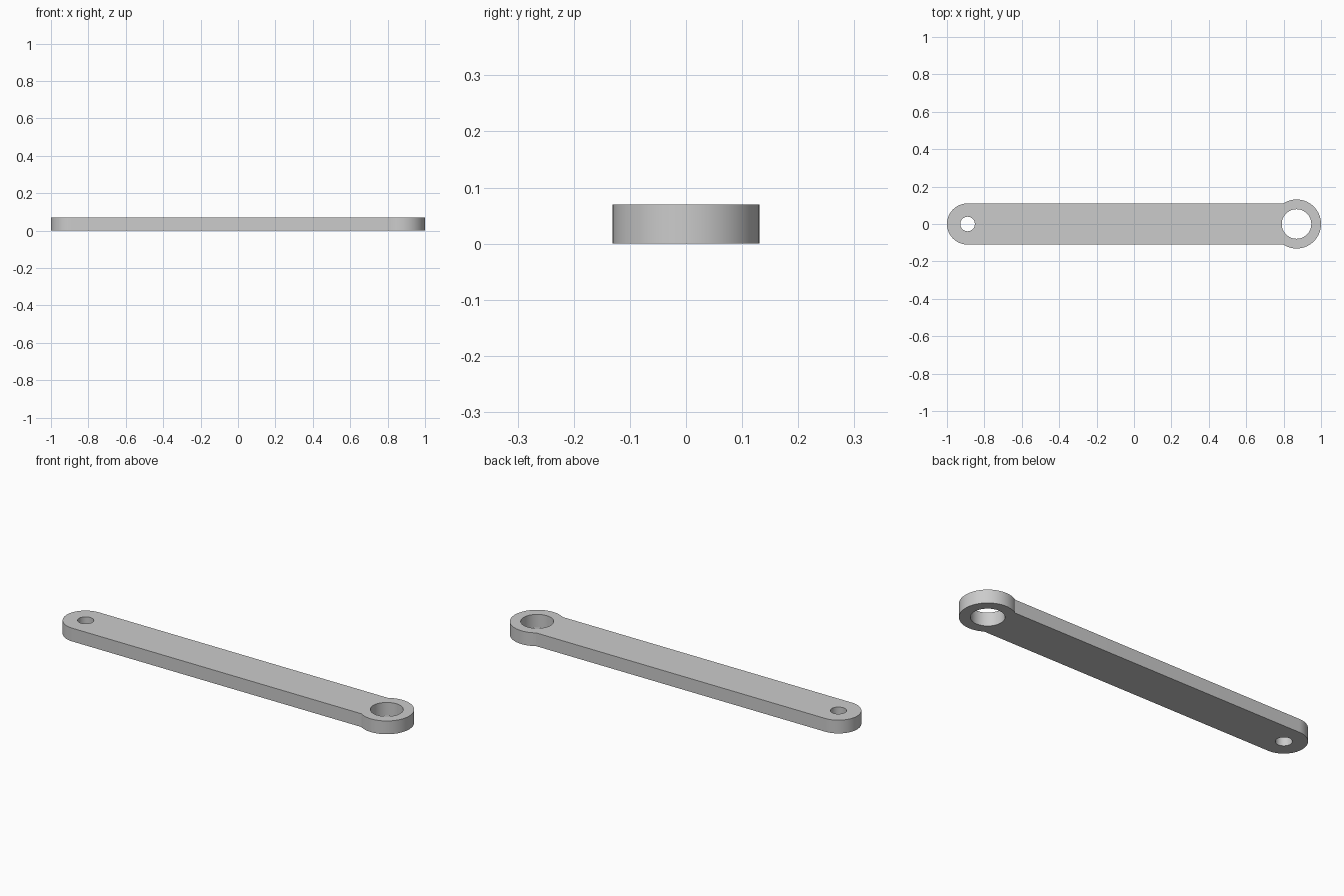
import bpy, bmesh
from math import asin, cos, sin, pi, tau

cube = bpy.data.objects.get("Cube")
if cube:
    bpy.data.objects.remove(cube, do_unlink=True)

THICK = 0.07
BAR_R, BAR_X, PIN_R = 0.11, -0.89, 0.039
RING_R, RING_X, BORE_R = 0.131, 0.869, 0.079


def arc(cx, r, start, end, steps):
    """Points along an arc centred on the long axis."""
    return [(cx + r * cos(start + (end - start) * i / steps),
             r * sin(start + (end - start) * i / steps)) for i in range(steps + 1)]


def add_loop(bm, points):
    verts = [bm.verts.new((x, y, 0)) for x, y in points]
    for a, b in zip(verts, verts[1:] + verts[:1]):
        bm.edges.new((a, b))


# Flat outline: rounded bar end, straight sides, larger ring end, two holes
bm = bmesh.new()
meet = pi - asin(BAR_R / RING_R)
add_loop(bm, arc(BAR_X, BAR_R, pi / 2, 3 * pi / 2, 32)
         + arc(RING_X, RING_R, -meet, meet, 48))
add_loop(bm, arc(BAR_X, PIN_R, 0, tau, 32)[:-1])
add_loop(bm, arc(RING_X, BORE_R, 0, tau, 48)[:-1])
bmesh.ops.triangle_fill(bm, edges=bm.edges[:], use_beauty=True)

# Thickness
top = bmesh.ops.extrude_face_region(bm, geom=bm.faces[:], use_keep_orig=True)
bmesh.ops.translate(bm, vec=(0, 0, THICK),
                    verts=[g for g in top["geom"] if isinstance(g, bmesh.types.BMVert)])
bmesh.ops.recalc_face_normals(bm, faces=bm.faces[:])
bmesh.ops.dissolve_limit(bm, angle_limit=0.01, verts=bm.verts[:], edges=bm.edges[:])

mesh = bpy.data.meshes.new("link_arm")
bm.to_mesh(mesh)
bm.free()
arm = bpy.data.objects.new("link_arm", mesh)
bpy.context.collection.objects.link(arm)

# Plain grey
grey = bpy.data.materials.new("plain grey")
grey.use_nodes = True
grey.diffuse_color = (0.6, 0.6, 0.6, 1)
grey.node_tree.nodes["Principled BSDF"].inputs["Base Color"].default_value = (0.6, 0.6, 0.6, 1)
mesh.materials.append(grey)

bpy.ops.object.select_all(action='DESELECT')
arm.select_set(True)
bpy.context.view_layer.objects.active = arm
bpy.ops.object.shade_smooth_by_angle(angle=pi / 6)
